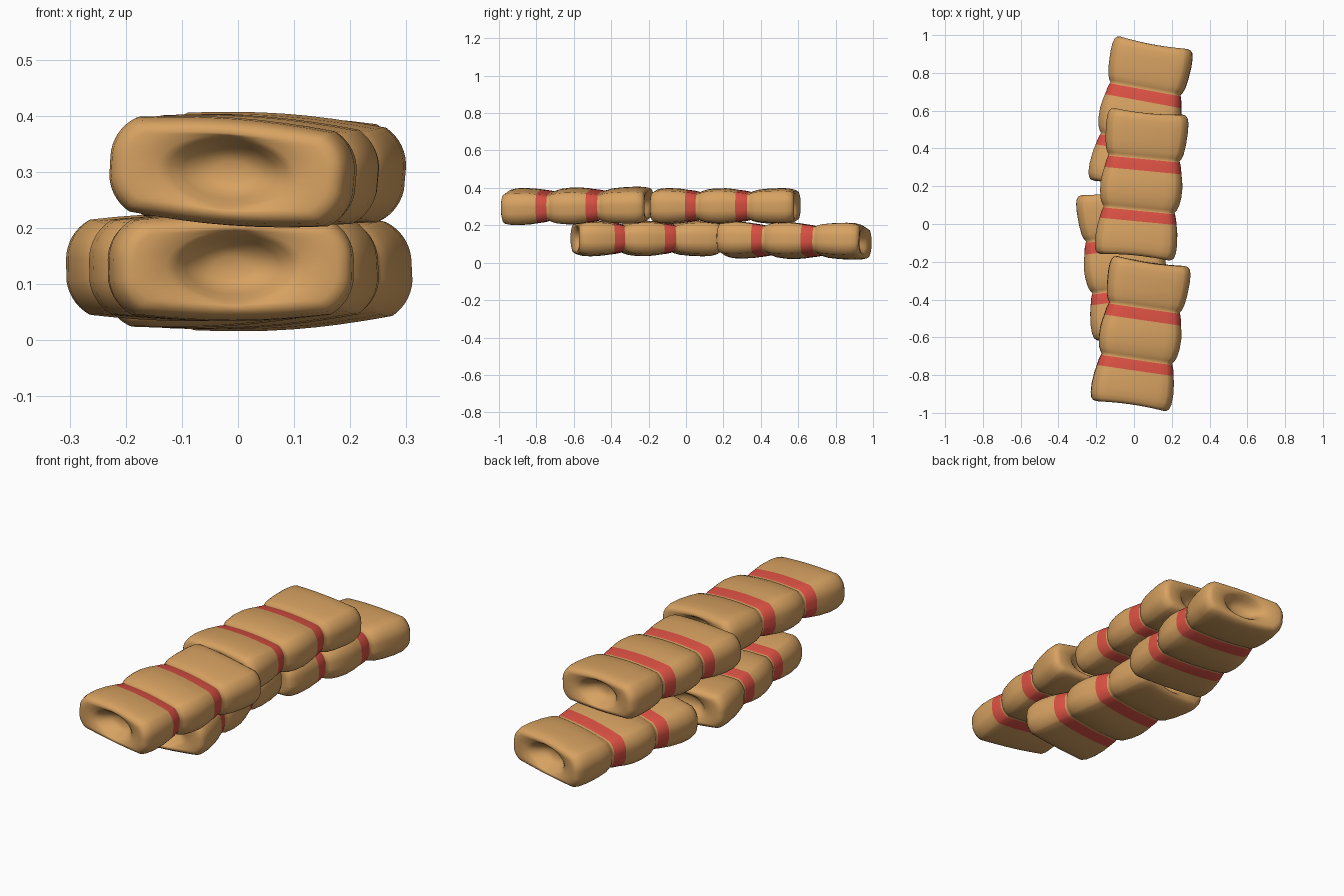
import bpy, bmesh, math
from mathutils import Matrix, Vector, Euler

if "Cube" in bpy.data.objects:
    bpy.data.objects.remove(bpy.data.objects["Cube"])

HALF_W, HALF_H, N = 0.218, 0.096, 48


def material(name, color):
    m = bpy.data.materials.new(name)
    m.diffuse_color = color
    m.use_nodes = True
    m.node_tree.nodes["Principled BSDF"].inputs["Base Color"].default_value = m.diffuse_color
    return m


tan = material("tan_body", (0.68, 0.36, 0.12, 1))
red = material("red_band", (0.70, 0.08, 0.055, 1))


def outline(inset):
    """Rounded rectangle cross-section, shrunk by inset."""
    pts = []
    for i in range(N):
        a = 2 * math.pi * i / N
        c, s = math.cos(a), math.sin(a)
        r = 0.082
        x = math.copysign(HALF_W - r, c) + r * c
        z = math.copysign(HALF_H - r, s) + r * s
        # spread the points along the flat sides
        if abs(c) < 0.5:
            x *= (abs(c) / 0.5) ** 0.9 * 0.9 + 0.1 * abs(c) / 0.5
        pts.append((x * (HALF_W - inset) / HALF_W, z * (HALF_H - inset * 0.75) / HALF_H))
    return pts


def ellipse(rx, rz):
    return [(rx * math.cos(2 * math.pi * i / N), rz * math.sin(2 * math.pi * i / N))
            for i in range(N)]


# (position along bar, inset, is the strip that follows red)
PROFILE = [
    (-0.372, 0.009, 0), (-0.345, 0.002, 0), (-0.30, 0.0, 0), (-0.24, 0.005, 0),
    (-0.197, 0.013, 1), (-0.165, 0.019, 1), (-0.141, 0.027, 0), (-0.134, 0.030, 0),
    (-0.122, 0.021, 0), (-0.095, 0.009, 0), (-0.05, 0.002, 0), (0.0, 0.001, 0),
    (0.04, 0.006, 0), (0.073, 0.013, 1), (0.108, 0.019, 1), (0.134, 0.027, 0),
    (0.141, 0.030, 0), (0.153, 0.021, 0), (0.18, 0.011, 0), (0.23, 0.004, 0),
    (0.30, 0.0, 0), (0.345, 0.002, 0), (0.372, 0.009, 0),
]
# end cap: (position, inset) for the rounded rim, (position, rx, rz) for the dimple
RIM = [(0.386, 0.020), (0.392, 0.036)]
DIMPLE = [(0.388, 0.125, 0.066), (0.375, 0.105, 0.058), (0.35, 0.085, 0.048),
          (0.325, 0.062, 0.036), (0.312, 0.032, 0.019)]


def make_bar(name, loc, pitch, roll, yaw):
    bm = bmesh.new()

    def ring(y, pts):
        # end edges dip slightly towards the middle
        dip = 0.014 * max(0, (abs(y) - 0.30) / 0.09)
        return [bm.verts.new((x, y - math.copysign(dip * (1 - min(1, (x / HALF_W) ** 2)), y), z))
                for x, z in pts]

    cap = [(y, outline(i)) for y, i in RIM] + [(y, ellipse(a, b)) for y, a, b in DIMPLE]
    rows = [(-y, p, 0) for y, p in reversed(cap)]
    rows += [(y, outline(i), m) for y, i, m in PROFILE]
    rows += [(y, p, 0) for y, p in cap]
    rings = [ring(y, p) for y, p, m in rows]
    for k in range(len(rings) - 1):
        a, b = rings[k], rings[k + 1]
        for i in range(N):
            j = (i + 1) % N
            f = bm.faces.new((a[i], b[i], b[j], a[j]))
            f.material_index = rows[k][2]
            f.smooth = True
    for r in (rings[0], rings[-1]):
        bm.faces.new(r).smooth = True
    bmesh.ops.recalc_face_normals(bm, faces=bm.faces)
    me = bpy.data.meshes.new(name)
    bm.to_mesh(me)
    bm.free()
    me.materials.append(tan)
    me.materials.append(red)
    ob = bpy.data.objects.new(name, me)
    ob.rotation_mode = 'XYZ'
    ob.rotation_euler = Euler([math.radians(v) for v in (pitch, roll, yaw)])
    ob.location = loc
    bpy.context.collection.objects.link(ob)
    return ob


# four pinched bars stacked in two layers
make_bar("upper_front_bar", (0.035, -0.58, 0.304), 0.7, 4.2, -8.3)
make_bar("upper_back_bar", (0.04, 0.21, 0.303), 0.0, 1.0, -5.5)
make_bar("lower_front_bar", (-0.05, -0.21, 0.13), 0.0, 0.0, 7.0)
make_bar("lower_back_bar", (0.035, 0.578, 0.118), -0.6, -4.0, -10.5)
